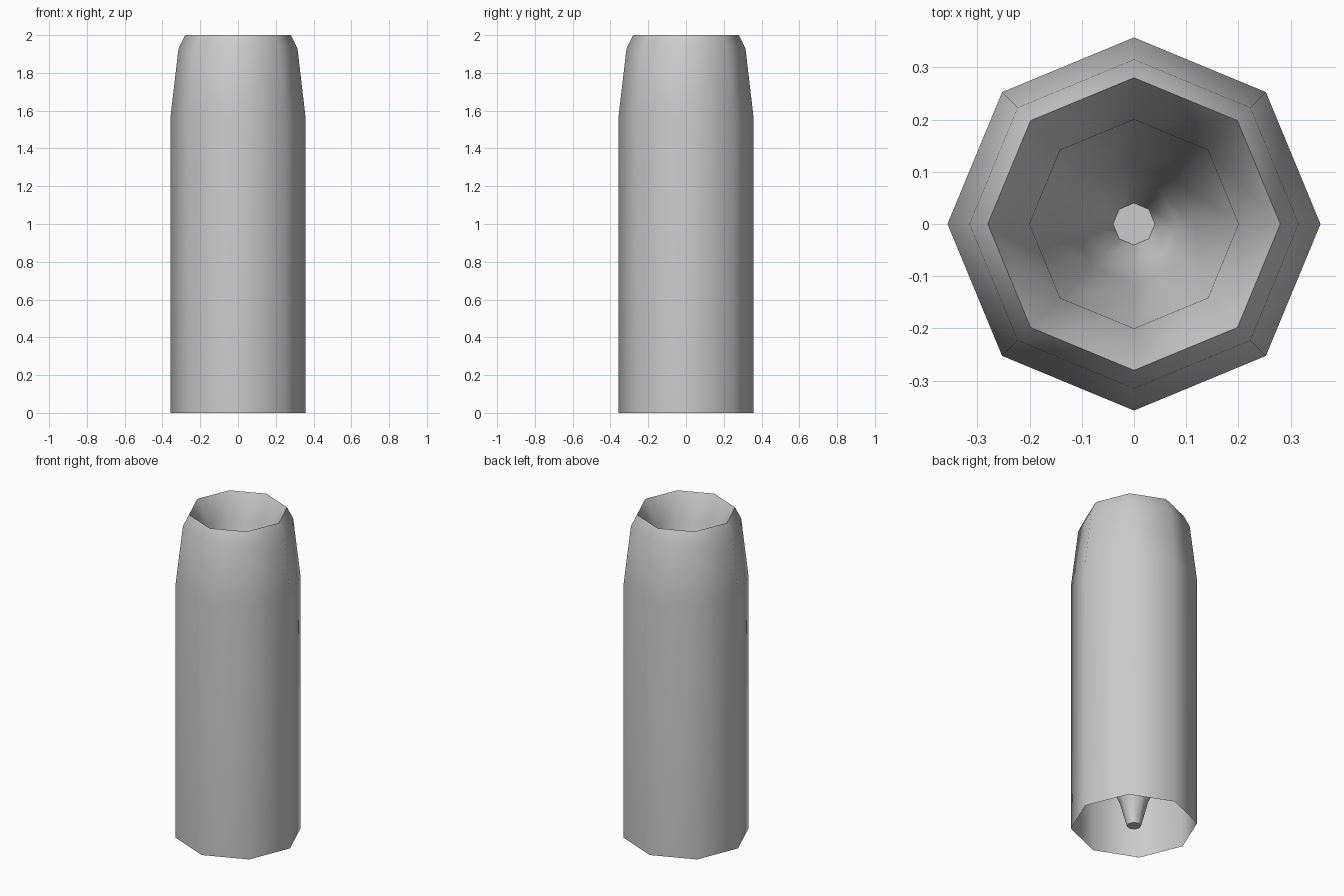
import bpy, bmesh, math

if "Cube" in bpy.data.objects:
    bpy.data.objects.remove(bpy.data.objects["Cube"])

SIDES = 8

# Outer wall from the open foot up, over the rim, then down the inner funnel
PROFILE = [(0.357, 0.0), (0.357, 1.57), (0.315, 1.93), (0.28, 2.0),
           (0.2, 1.85), (0.115, 0.23), (0.08, 0.15), (0.04, 0.0)]


def lathe(name, profile):
    bm = bmesh.new()
    rings = []
    for r, z in profile:
        rings.append([bm.verts.new((r * math.cos(2 * math.pi * i / SIDES),
                                    r * math.sin(2 * math.pi * i / SIDES), z))
                      for i in range(SIDES)])
    for a, b in zip(rings, rings[1:]):
        for i in range(SIDES):
            j = (i + 1) % SIDES
            bm.faces.new((a[i], a[j], b[j], b[i]))
    bm.faces.new(rings[-1])  # closed funnel tip
    mesh = bpy.data.meshes.new(name)
    bm.to_mesh(mesh)
    bm.free()
    obj = bpy.data.objects.new(name, mesh)
    bpy.context.collection.objects.link(obj)
    return obj


# Hollow octagonal tube with funnel core
tube = lathe("hollow_tube", PROFILE)
bpy.context.view_layer.objects.active = tube
tube.select_set(True)
bpy.ops.object.shade_smooth_by_angle(angle=math.radians(50))
